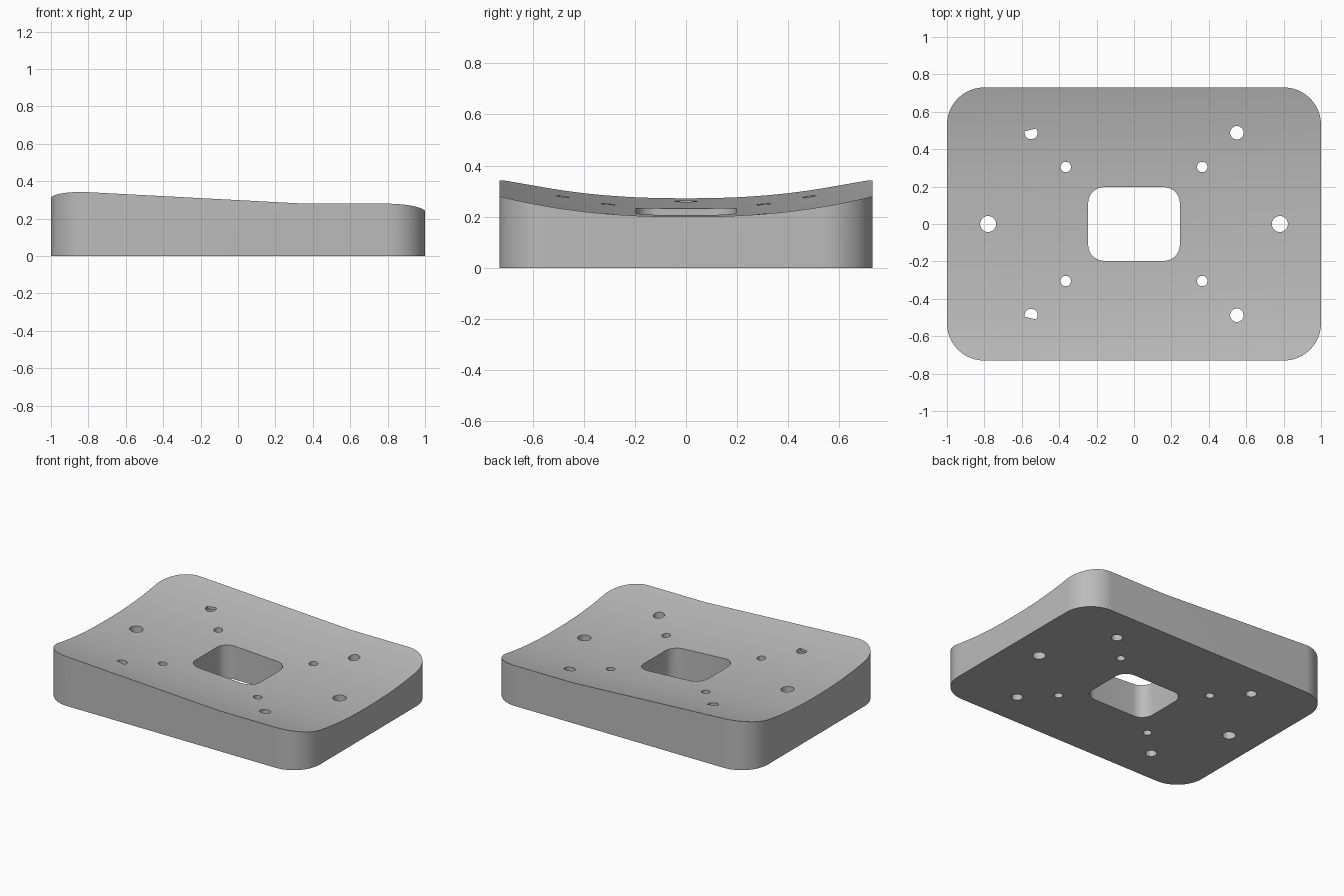
import bpy
import bmesh
from math import sin, cos, pi

if "Cube" in bpy.data.objects:
    bpy.data.objects.remove(bpy.data.objects["Cube"])

HALF_X, HALF_Y = 1.0, 0.73
KINK = 0.36          # the floor is level to the right of this, sloped to the left


def make_material(name, rgb):
    mat = bpy.data.materials.new(name)
    mat.use_nodes = True
    colour = (*rgb, 1.0)
    mat.diffuse_color = colour
    mat.node_tree.nodes["Principled BSDF"].inputs["Base Color"].default_value = colour
    return mat


def loft(name, rings):
    """Closed solid through a series of matching rings."""
    bm = bmesh.new()
    loops = [[bm.verts.new(p) for p in ring] for ring in rings]
    for a, b in zip(loops, loops[1:]):
        for i in range(len(a)):
            j = (i + 1) % len(a)
            bm.faces.new((a[i], a[j], b[j], b[i]))
    bm.faces.new(loops[0])
    bm.faces.new(loops[-1])
    bmesh.ops.recalc_face_normals(bm, faces=bm.faces[:])
    mesh = bpy.data.meshes.new(name)
    bm.to_mesh(mesh)
    bm.free()
    obj = bpy.data.objects.new(name, mesh)
    bpy.context.collection.objects.link(obj)
    return obj


def prism(name, outline, bottom, top):
    return loft(name, [[(x, y, z) for x, y in outline] for z in (bottom, top)])


def rounded_rect(hx, hy, r, steps):
    points = []
    for corner, (sx, sy) in enumerate([(1, 1), (-1, 1), (-1, -1), (1, -1)]):
        for i in range(steps + 1):
            a = (corner + i / steps) * pi / 2
            points.append((sx * (hx - r) + r * cos(a), sy * (hy - r) + r * sin(a)))
    return points


def circle(cx, cy, r, steps=24):
    return [(cx + r * cos(2 * pi * (i + 0.5) / steps),
             cy + r * sin(2 * pi * (i + 0.5) / steps)) for i in range(steps)]


def floor_height(x, y):
    slope = 0.053 * max(0.0, KINK - x)
    return 0.2 + slope + 0.08 * (abs(y) / HALF_Y) ** 2.3


def cut(target, cutter):
    mod = target.modifiers.new("cut", "BOOLEAN")
    mod.operation = "DIFFERENCE"
    mod.solver = "EXACT"
    mod.object = cutter
    bpy.context.view_layer.objects.active = target
    bpy.ops.object.modifier_apply(modifier=mod.name)
    bpy.data.objects.remove(cutter)


# Rounded block
plate = prism("dished_plate", rounded_rect(HALF_X, HALF_Y, 0.2, 20), 0, 0.5)
plate.data.materials.append(make_material("light_grey", (0.5, 0.5, 0.5)))

# Dished top, curved across the depth and sloping along the width
ys = [-0.8 + 1.6 * i / 40 for i in range(41)]
sections = []
for x in (-1.2, KINK, 1.2):
    sections.append([(x, y, floor_height(x, y)) for y in ys] + [(x, 0.8, 0.8), (x, -0.8, 0.8)])
cut(plate, loft("dish_cutter", sections))

# Central window
cut(plate, prism("window_cutter", rounded_rect(0.245, 0.197, 0.085, 10), -0.1, 0.7))

# Round through holes
holes = [(s * 0.78, 0, 0.043) for s in (-1, 1)]
holes += [(s * 0.365, t * 0.305, 0.028) for s in (-1, 1) for t in (-1, 1)]
holes += [(0.55, t * 0.488, 0.036) for t in (-1, 1)]
for x, y, r in holes:
    cut(plate, prism("hole_cutter", circle(x, y, r), -0.1, 0.7))

# Left outer holes, partly covered by a thin lip at the top
for t in (-1, 1):
    cx, cy = -0.55, t * 0.488
    cut(plate, prism("hole_cutter", circle(cx, cy, 0.036), -0.1, 0.265))
    opening = [(x, cy + t * min(t * (y - cy), 0.016 + 0.25 * (x - cx)))
               for x, y in circle(cx, cy, 0.035)]
    cut(plate, prism("opening_cutter", opening, 0.1, 0.7))

# Smooth walls and dish, crisp rims
bpy.ops.object.select_all(action="DESELECT")
plate.select_set(True)
bpy.context.view_layer.objects.active = plate
bpy.ops.object.shade_smooth_by_angle(angle=0.52)
